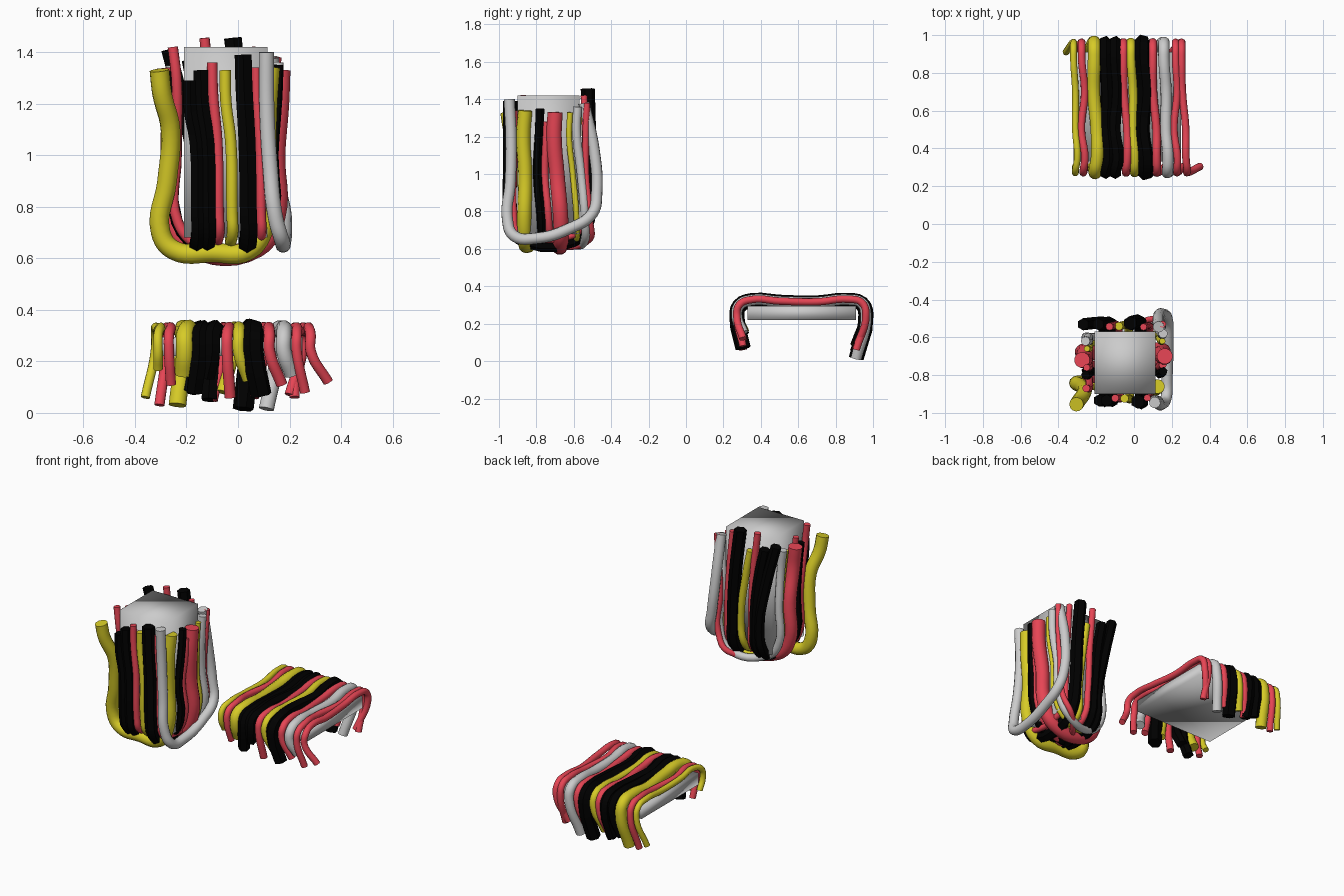
import bpy, math

COLORS = {"yellow": (0.68, 0.60, 0.02, 1), "red": (0.80, 0.06, 0.09, 1), "black": (0.0, 0.0, 0.0, 1)}
MATS = {}
for n, c in COLORS.items():
    MATS[n] = bpy.data.materials.new(n + "_rubber")
    MATS[n].diffuse_color = c


def box(name, lo, hi):
    bpy.ops.mesh.primitive_cube_add(size=1, location=[(a + b) / 2 for a, b in zip(lo, hi)])
    ob = bpy.context.object
    ob.name = name
    ob.scale = [b - a for a, b in zip(lo, hi)]
    bpy.ops.object.transform_apply(location=False, rotation=False, scale=True)
    bpy.ops.object.shade_smooth()


def cable(name, color, r, pts):
    cu = bpy.data.curves.new(name, 'CURVE')
    cu.dimensions = '3D'
    cu.bevel_depth = r
    cu.bevel_resolution = 1 if color == "black" else 4
    cu.resolution_u = 3 if color == "black" else 6
    cu.use_fill_caps = True
    sp = cu.splines.new('BEZIER')
    sp.bezier_points.add(len(pts) - 1)
    for bp, p in zip(sp.bezier_points, pts):
        bp.co = p
        bp.handle_left_type = bp.handle_right_type = 'AUTO'
    ob = bpy.data.objects.new(name, cu)
    bpy.context.collection.objects.link(ob)
    bpy.ops.object.select_all(action='DESELECT')
    ob.select_set(True)
    bpy.context.view_layer.objects.active = ob
    bpy.ops.object.convert(target='MESH')
    ob = bpy.context.object
    if color in MATS:
        ob.data.materials.append(MATS[color])
    bpy.ops.object.shade_smooth_by_angle(angle=math.radians(42))


# Cores the cables are wrapped over
box("upright_block", (-0.21, -0.90, 0.68), (0.115, -0.57, 1.42))
box("flat_slab", (-0.32, 0.33, 0.22), (0.25, 0.91, 0.295))

# Cables draped over the slab: colour, radius, x mid, front end (x, z), back end (x, z)
draped = [
    ("yellow", .018, -.31, (-.31, .17), (-.36, .06)),
    ("red", .020, -.27, (-.26, .11), (-.305, .03)),
    ("yellow", .035, -.205, (-.21, .15), (-.235, .03)),
    ("black", .034, -.145, (-.17, .08), (-.18, .08)),
    ("black", .034, -.095, (-.12, .14), (-.11, .05)),
    ("red", .022, -.045, (-.03, .06), (-.10, .05)),
    ("yellow", .024, -.005, (.04, .13), (-.06, .08)),
    ("black", .042, .050, (.09, .07), (.02, .015)),
    ("red", .022, .110, (.17, .11), (.06, .06)),
    ("grey", .030, .170, (.21, .15), (.11, .015)),
    ("red", .020, .220, (.26, .08), (.22, .06)),
    ("red", .020, .265, (.35, .12), (.20, .07)),
]
for i, (c, r, x, (fx, fz), (bx, bz)) in enumerate(draped):
    t = 0.327 - r * .3
    w = 0.010 * math.sin(i * 2.1)
    xf, xb = x + (fx - x) * .2, x + (bx - x) * .2
    cable(f"draped_cable_{i + 1}", c, r, [
        (fx, .305, fz), (xf, .272, .24), (xf, .285, t - .02), (x + .01, .35, t + .008), (x - w, .50, t),
        (x + w, .70, t - .004), (xb, .87, t + .01), (xb, .94, t - .008), (xb, .962, .25), (bx, .91, bz)])

# Cables passing under the block from front to back:
# colour, radius, x mid, front top (x, z), back top (x, z)
lengthwise = [
    ("black", .032, -.160, (-.185, 1.29), (-.27, 1.41)),
    ("black", .032, -.120, (-.145, 1.33), (-.19, 1.37)),
    ("red", .020, -.080, (-.100, 1.36), (-.13, 1.455)),
    ("yellow", .022, -.028, (-.050, 1.33), (-.08, 1.33)),
    ("black", .038, .035, (.020, 1.39), (-.02, 1.455)),
    ("red", .018, .085, (.070, 1.34), (.05, 1.42)),
]
for i, (c, r, x, (fx, fz), (bx, bz)) in enumerate(lengthwise):
    f, b, u = -.902 - r, -.568 + r, .683 - r
    w = 0.012 * math.sin(i * 2.3 + 1)
    cable(f"lengthwise_cable_{i + 1}", c, r, [
        (fx, f, fz), (fx + .003, f, fz - .12), (x, f, 1.05), (x + .005, f, .78), (x + .007, f + .015, .70),
        (x, f + .08, u), (x, b - .08, u), (x, b - .01, .71), (x + w, b + .01, .85),
        (x * .6 + bx * .4, b + .012, 1.15), (bx, b + .005, bz)])

# Cables passing under the block from left to right:
# colour, radius, y right mid, right top (y, z), y left mid, left top (y, z)
crosswise = [
    ("black", .024, -.795, (-.78, 1.35), -.78, (-.80, 1.33)),
    ("red", .020, -.755, (-.745, 1.28), -.82, (-.87, 1.42)),
    ("red", .042, -.690, (-.70, 1.33), -.68, (-.72, 1.34)),
    ("yellow", .016, -.605, (-.62, 1.33), -.63, (-.66, 1.33)),
    ("red", .018, -.535, (-.53, 1.38), -.74, (-.76, 1.38)),
    ("grey", .024, -.560, (-.58, 1.36), -.60, (-.62, 1.35)),
]
for i, (c, r, y, (ry, rz), ly, (gy, gz)) in enumerate(crosswise):
    a, b, u = .122 + r * .5, -.213 - r, .66 - r * .4
    cable(f"crosswise_cable_{i + 1}", c, r, [
        (a + .02, ry, rz), (a + .015, ry - .005, rz - .13), (a, y, 1.0), (a, y + .02, .76), (a - .07, y + .02, u),
        (b + .08, ly, u), (b, ly, .74), (b - .005, ly, 1.0), (b - .005, gy, gz - .13), (b - .02, gy, gz)])

# Two loose outer cables
cable("outer_left_cable", "yellow", .038, [
    (-.305, -.955, 1.33), (-.295, -.94, 1.24), (-.262, -.89, 1.10), (-.275, -.86, .90), (-.30, -.84, .70),
    (-.25, -.84, .632), (-.10, -.85, .622), (.04, -.86, .63), (.105, -.865, .73), (.110, -.86, 1.0),
    (.115, -.87, 1.20), (.125, -.86, 1.34)])
cable("outer_corner_cable", "grey", .030, [
    (.11, -.945, 1.40), (.112, -.935, 1.18), (.125, -.94, .95), (.145, -.955, .76), (.17, -.92, .67),
    (.175, -.80, .657), (.18, -.62, .71), (.175, -.50, .79), (.15, -.477, .90), (.13, -.49, 1.12),
    (.13, -.545, 1.38)])
